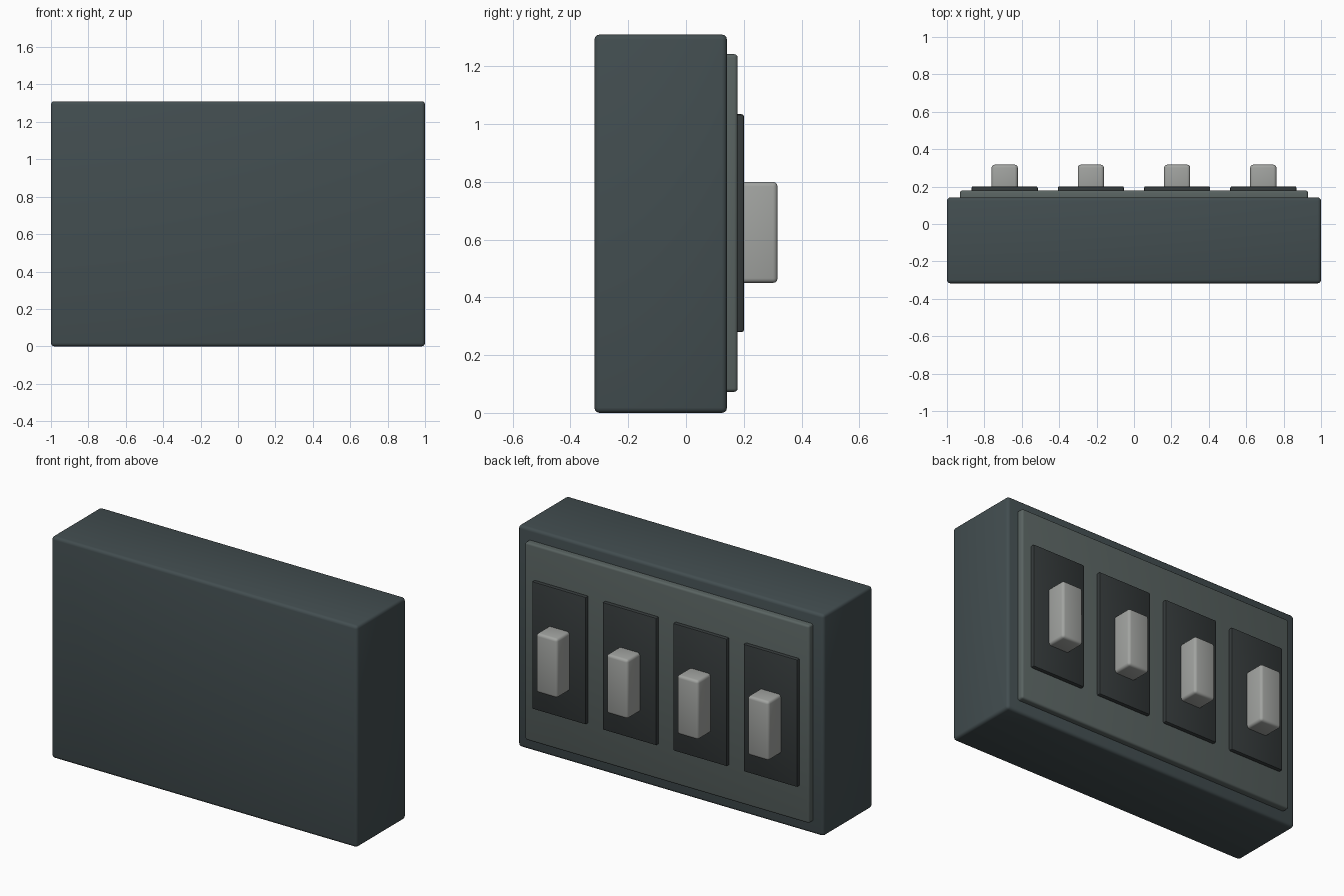
import bpy

if "Cube" in bpy.data.objects:
    bpy.data.objects.remove(bpy.data.objects["Cube"])


def material(name, rgb):
    mat = bpy.data.materials.new(name)
    mat.diffuse_color = (*rgb, 1)
    mat.use_nodes = True
    mat.node_tree.nodes["Principled BSDF"].inputs["Base Color"].default_value = mat.diffuse_color
    return mat


def box(name, x, y, z, bevel, mat, segments=3):
    """Rounded box from (min, max) ranges on each axis."""
    ranges = (x, y, z)
    bpy.ops.mesh.primitive_cube_add(size=1, location=[(a + b) / 2 for a, b in ranges])
    obj = bpy.context.object
    obj.name = name
    obj.scale = [b - a for a, b in ranges]
    bpy.ops.object.transform_apply(location=False, rotation=False, scale=True)
    mod = obj.modifiers.new("rounded_edges", 'BEVEL')
    mod.width = bevel
    mod.segments = segments
    bpy.ops.object.modifier_apply(modifier=mod.name)
    bpy.ops.object.shade_smooth_by_angle()
    obj.data.materials.append(mat)
    return obj


housing_mat = material("dark_slate", (0.055, 0.075, 0.08))
panel_mat = material("mid_slate", (0.10, 0.125, 0.12))
plate_mat = material("charcoal", (0.035, 0.042, 0.043))
switch_mat = material("light_grey", (0.36, 0.37, 0.355))

# Housing and raised back-facing panel
box("housing", (-1, 1), (-0.317, 0.142), (0, 1.31), 0.018, housing_mat)
box("panel", (-0.93, 0.93), (0.10, 0.179), (0.073, 1.242), 0.012, panel_mat)

# Four switch plates, each with a lever
for i in range(4):
    cx = (i - 1.5) * 0.461
    box(f"switch_plate_{i + 1}", (cx - 0.177, cx + 0.177), (0.16, 0.201),
        (0.28, 1.034), 0.008, plate_mat, 2)
    box(f"switch_lever_{i + 1}", (cx - 0.07, cx + 0.07), (0.17, 0.317),
        (0.45, 0.80), 0.016, switch_mat)
